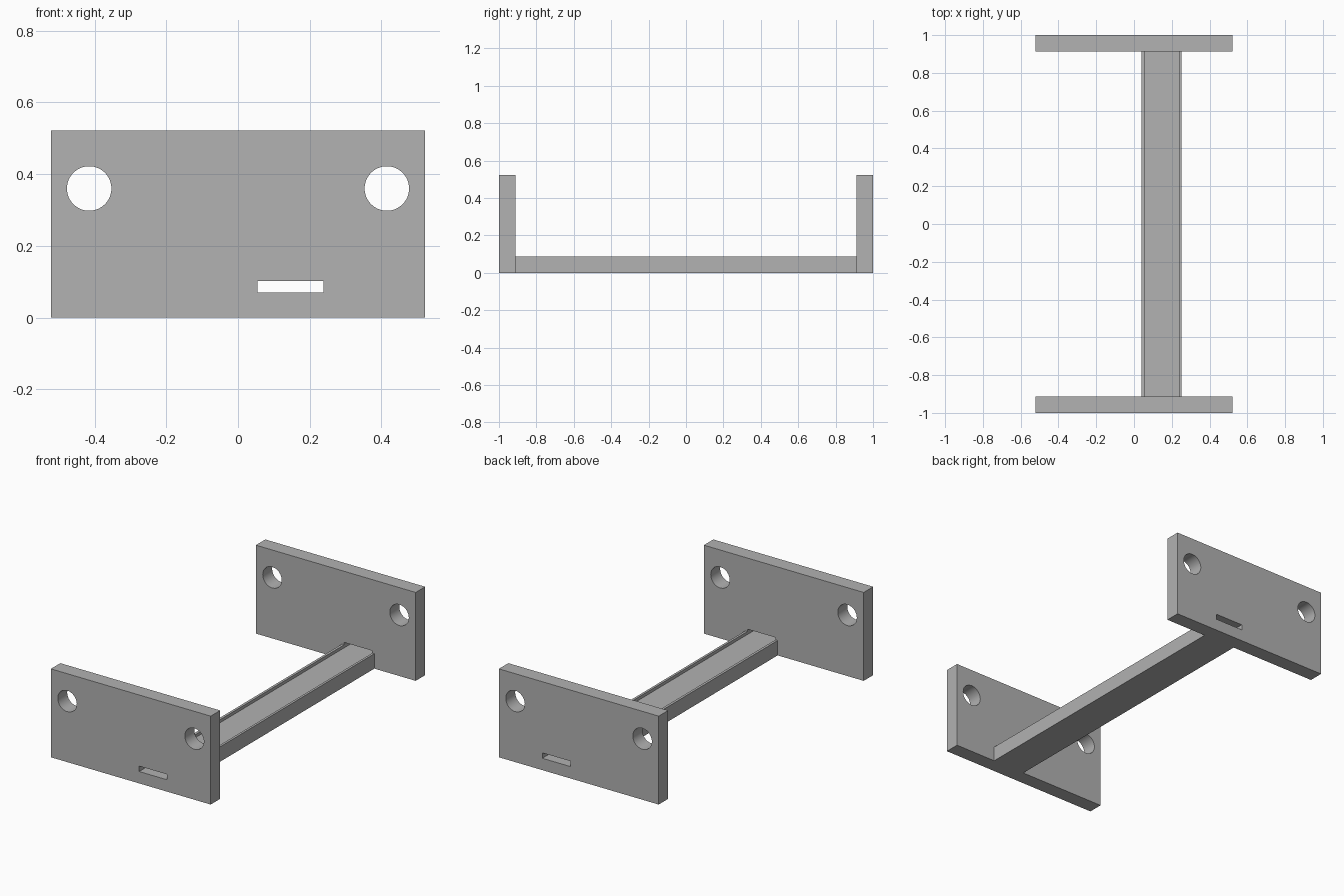
import bpy
import bmesh
from mathutils import Matrix

cube = bpy.data.objects.get("Cube")
if cube:
    bpy.data.objects.remove(cube, do_unlink=True)

WIDTH, HEIGHT, THICK = 1.044, 0.522, 0.088
HOLE_X, HOLE_Z, HOLE_R = 0.415, 0.36, 0.062
BEAM = (0.04, 0.252)       # outer sides of the channel beam
SLOT = (0.055, 0.238)      # inner sides of the channel
FLOOR, RIM, SLOT_TOP = 0.07, 0.088, 0.102

grey = bpy.data.materials.new("plain grey")
grey.use_nodes = True
grey.diffuse_color = (0.445, 0.445, 0.445, 1)
grey.node_tree.nodes["Principled BSDF"].inputs["Base Color"].default_value = grey.diffuse_color


def make_object(name, bm):
    bmesh.ops.recalc_face_normals(bm, faces=bm.faces)
    mesh = bpy.data.meshes.new(name)
    bm.to_mesh(mesh)
    bm.free()
    mesh.materials.append(grey)
    obj = bpy.data.objects.new(name, mesh)
    bpy.context.collection.objects.link(obj)
    return obj


def box(name, x, y, z):
    bm = bmesh.new()
    size = [b - a for a, b in (x, y, z)]
    centre = [(a + b) / 2 for a, b in (x, y, z)]
    bmesh.ops.create_cube(bm, size=1, matrix=Matrix.Translation(centre) @ Matrix.Diagonal((*size, 1)))
    return make_object(name, bm)


def hole_cutter(x, y):
    bm = bmesh.new()
    turn = Matrix.Rotation(1.5707963, 4, "X")
    bmesh.ops.create_cone(bm, cap_ends=True, segments=64, radius1=HOLE_R, radius2=HOLE_R,
                          depth=THICK * 3, matrix=Matrix.Translation((x, y, HOLE_Z)) @ turn)
    return make_object("hole_cutter", bm)


def cut(obj, cutters):
    for cutter in cutters:
        mod = obj.modifiers.new("cut", "BOOLEAN")
        mod.operation = "DIFFERENCE"
        mod.solver = "EXACT"
        mod.object = cutter
    bpy.context.view_layer.update()
    evaluated = obj.evaluated_get(bpy.context.evaluated_depsgraph_get())
    mesh = bpy.data.meshes.new_from_object(evaluated)
    obj.modifiers.clear()
    obj.data = mesh
    for cutter in cutters:
        bpy.data.objects.remove(cutter, do_unlink=True)


# End plates with two round holes and a slot
for name, side in (("front_plate", -1), ("back_plate", 1)):
    y = side * (1 - THICK / 2)
    plate = box(name, (-WIDTH / 2, WIDTH / 2), (y - THICK / 2, y + THICK / 2), (0, HEIGHT))
    slot = box("slot_cutter", SLOT, (y - THICK, y + THICK), (FLOOR, SLOT_TOP))
    cut(plate, [hole_cutter(-HOLE_X, y), hole_cutter(HOLE_X, y), slot])
    bpy.ops.object.select_all(action="DESELECT")
    plate.select_set(True)
    bpy.context.view_layer.objects.active = plate
    bpy.ops.object.shade_smooth_by_angle()

# Connecting beam with a shallow channel along its top
profile = [(BEAM[0], 0), (BEAM[1], 0), (BEAM[1], RIM), (SLOT[1], RIM),
           (SLOT[1], FLOOR), (SLOT[0], FLOOR), (SLOT[0], RIM), (BEAM[0], RIM)]
bm = bmesh.new()
end = 1 - THICK
face = bm.faces.new([bm.verts.new((x, -end, z)) for x, z in profile])
extruded = bmesh.ops.extrude_face_region(bm, geom=[face])["geom"]
bmesh.ops.translate(bm, vec=(0, 2 * end, 0),
                    verts=[v for v in extruded if isinstance(v, bmesh.types.BMVert)])
make_object("channel_beam", bm)
